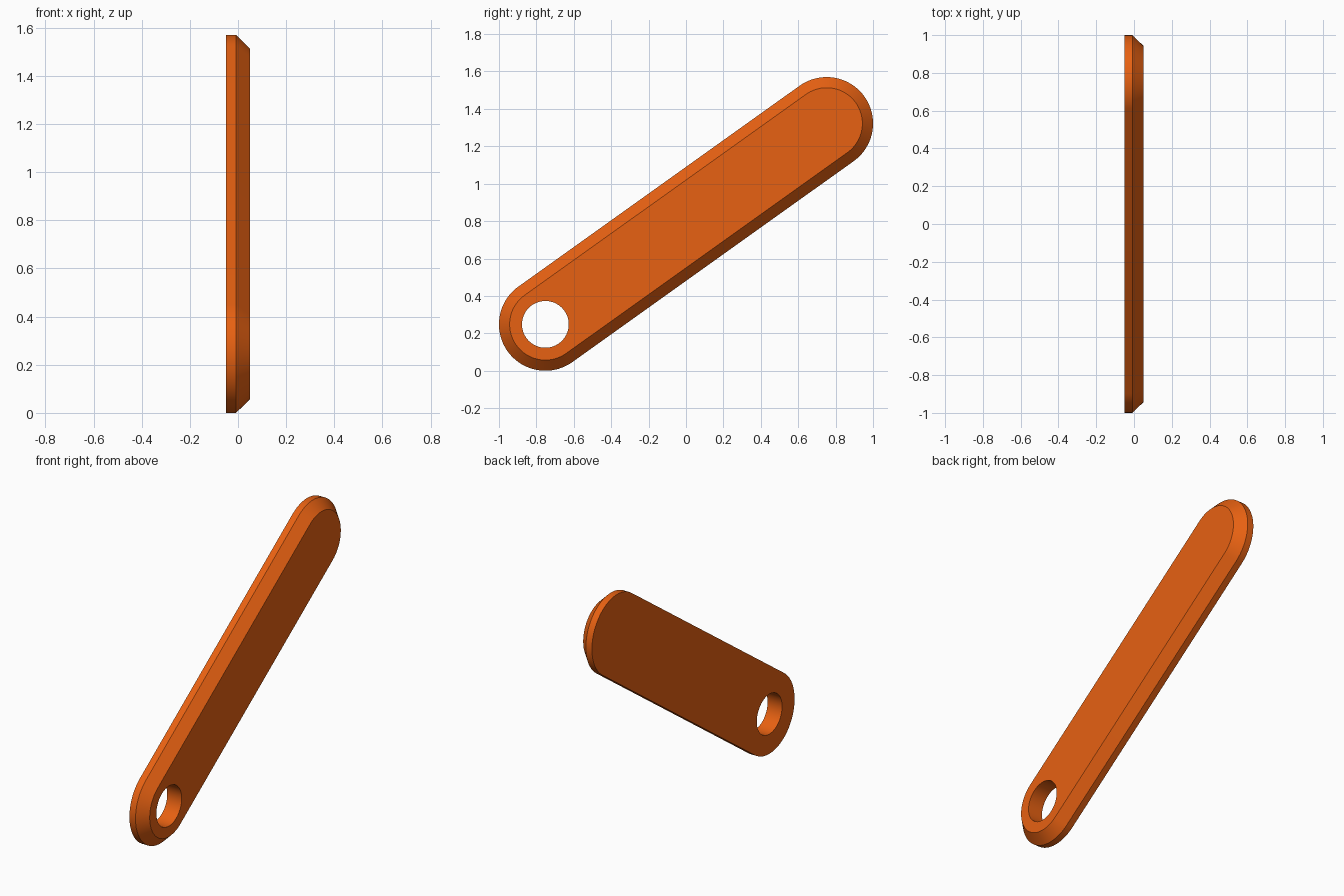
import bpy, bmesh, math

if "Cube" in bpy.data.objects:
    bpy.data.objects.remove(bpy.data.objects["Cube"])

R, HOLE_R, CHAMFER = 0.248, 0.125, 0.057
LOW, HIGH = (-0.752, 0.248), (0.752, 1.322)
ANGLE = math.atan2(HIGH[1] - LOW[1], HIGH[0] - LOW[0])
SEG = 48


def outline(radius):
    """Slanted rounded-bar outline in the YZ plane."""
    pts = []
    for (cy, cz), start in ((HIGH, -math.pi / 2), (LOW, math.pi / 2)):
        for i in range(SEG + 1):
            a = ANGLE + start + math.pi * i / SEG
            pts.append((cy + radius * math.cos(a), cz + radius * math.sin(a)))
    return pts


# Bar: straight rim at the back, chamfer towards +x
bm = bmesh.new()
rings = [[bm.verts.new((x, y, z)) for y, z in outline(r)]
         for x, r in ((-0.05, R), (-0.008, R), (0.05, R - CHAMFER))]
n = len(rings[0])
for a, b in zip(rings, rings[1:]):
    for i in range(n):
        j = (i + 1) % n
        bm.faces.new((a[i], a[j], b[j], b[i]))
bm.faces.new(rings[0])
bm.faces.new(rings[-1])
bmesh.ops.recalc_face_normals(bm, faces=bm.faces)
mesh = bpy.data.meshes.new("link_bar")
bm.to_mesh(mesh)
bm.free()
bar = bpy.data.objects.new("link_bar", mesh)
bpy.context.collection.objects.link(bar)

# Pivot hole at the lower end
bpy.ops.mesh.primitive_cylinder_add(vertices=64, radius=HOLE_R, depth=0.4,
                                    location=(0, LOW[0], LOW[1]),
                                    rotation=(0, math.pi / 2, 0))
cutter = bpy.context.object
cutter.name = "hole_cutter"
cut = bar.modifiers.new("pivot_hole", 'BOOLEAN')
cut.operation = 'DIFFERENCE'
cut.solver = 'EXACT'
cut.object = cutter
bpy.ops.object.select_all(action='DESELECT')
bar.select_set(True)
bpy.context.view_layer.objects.active = bar
bpy.ops.object.modifier_apply(modifier=cut.name)
bpy.data.objects.remove(cutter)

# Orange paint and smooth shading
paint = bpy.data.materials.new("orange")
paint.diffuse_color = (0.8, 0.12, 0.006, 1)
paint.use_nodes = True
paint.node_tree.nodes["Principled BSDF"].inputs["Base Color"].default_value = paint.diffuse_color
bar.data.materials.clear()
bar.data.materials.append(paint)
bpy.ops.object.shade_smooth_by_angle(angle=math.radians(30))
